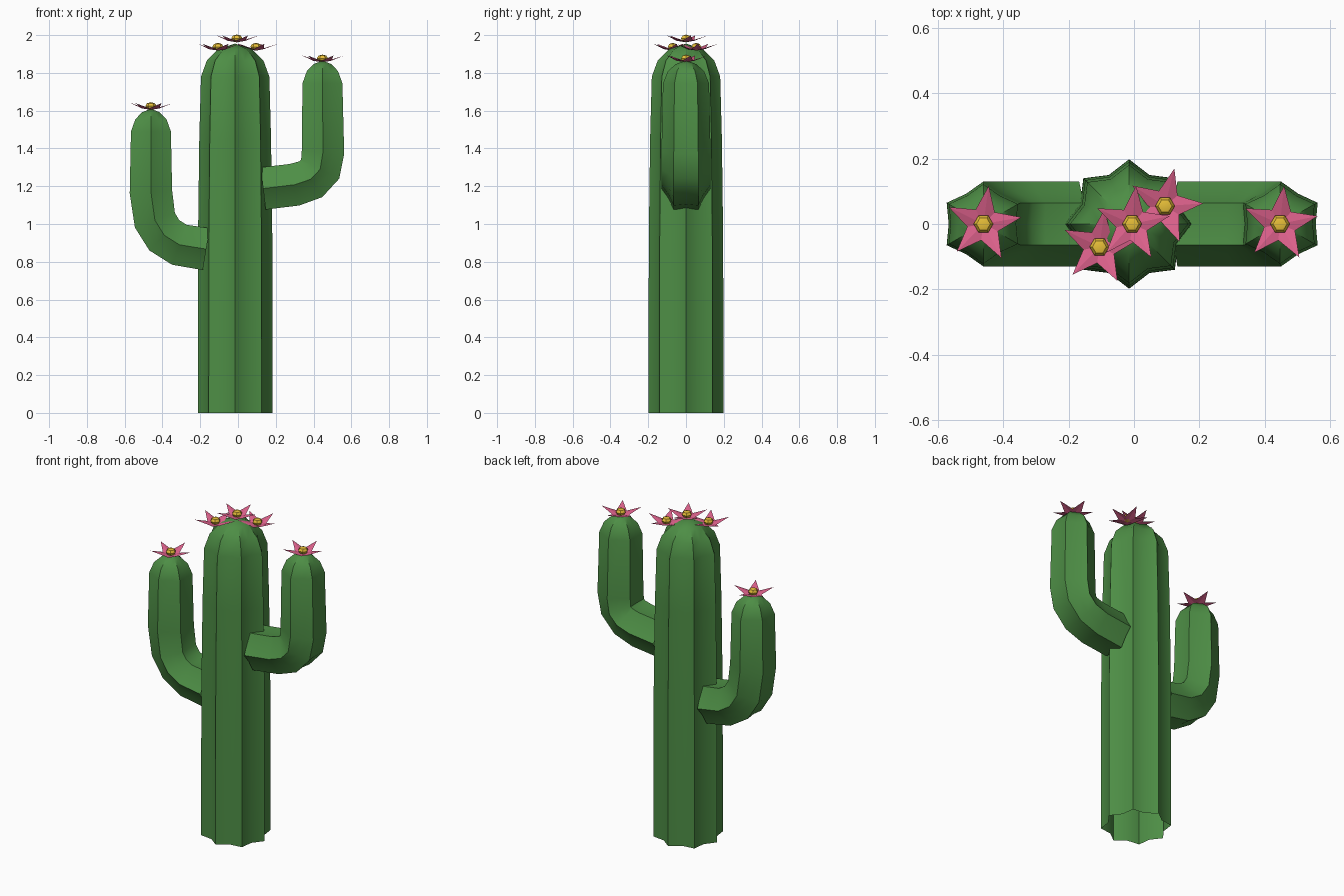
import bpy, bmesh, math
from mathutils import Vector

if "Cube" in bpy.data.objects:
    bpy.data.objects.remove(bpy.data.objects["Cube"])


def material(name, color):
    m = bpy.data.materials.new(name)
    m.diffuse_color = (*color, 1)
    m.use_nodes = True
    m.node_tree.nodes["Principled BSDF"].inputs["Base Color"].default_value = m.diffuse_color
    return m


GREEN = material("cactus_green", (0.075, 0.27, 0.06))
PINK = material("petal_pink", (0.72, 0.12, 0.26))
YELLOW = material("centre_yellow", (0.80, 0.52, 0.04))


def finish(bm, name, mat, smooth):
    me = bpy.data.meshes.new(name)
    bm.to_mesh(me)
    bm.free()
    me.materials.append(mat)
    if smooth:
        me.shade_smooth()
        me.set_sharp_from_angle(angle=math.radians(42))
    ob = bpy.data.objects.new(name, me)
    bpy.context.collection.objects.link(ob)
    return ob


def ribbed_tube(name, path, ribs, phase, valley=0.82):
    """Sweep a star section along (x, z, radius) points in the xz plane, closed at the last point."""
    bm = bmesh.new()
    pts = [Vector((x, 0, z)) for x, z, r in path]
    side = Vector((0, 1, 0))
    n = ribs * 2
    rings = []
    for i, (x, z, r) in enumerate(path[:-1]):
        t = (pts[i + 1] - pts[i]).normalized()
        if i:
            t = (t + (pts[i] - pts[i - 1]).normalized()).normalized()
        out = side.cross(t)
        ring = []
        for k in range(n):
            a = phase + math.tau * k / n
            d = r * (valley if k % 2 else 1)
            ring.append(bm.verts.new(pts[i] + d * (math.cos(a) * out + math.sin(a) * side)))
        rings.append(ring)
    for a, b in zip(rings, rings[1:]):
        for k in range(n):
            j = (k + 1) % n
            bm.faces.new((a[k], a[j], b[j], b[k]))
    tip = bm.verts.new(pts[-1])
    for k in range(n):
        bm.faces.new((rings[-1][k], rings[-1][(k + 1) % n], tip))
    return finish(bm, name, GREEN, True)


def flower(name, x, y, z, phase):
    # star of five raised petals
    bm = bmesh.new()
    mid = bm.verts.new((x, y, z - 0.02))
    rim = []
    for k in range(10):
        a = math.radians(phase + 36 * k)
        r, h = (0.05, -0.012) if k % 2 else (0.118, 0.016)
        rim.append(bm.verts.new((x + r * math.cos(a), y + r * math.sin(a), z + h)))
    for k in range(10):
        bm.faces.new((mid, rim[k], rim[(k + 1) % 10]))
    finish(bm, name + "_petals", PINK, False)
    # flattened six-sided centre
    bm = bmesh.new()
    bmesh.ops.create_uvsphere(bm, u_segments=6, v_segments=4, radius=0.03)
    for v in bm.verts:
        c = v.co.copy()
        ca, sa = math.cos(math.pi / 6), math.sin(math.pi / 6)
        v.co = (x + c.x * ca - c.y * sa, y + c.x * sa + c.y * ca, z + c.z * 0.7)
    finish(bm, name + "_centre", YELLOW, True)


# Trunk
X = -0.015
ribbed_tube("trunk", [(X, 0, 0.198), (X, 0.9, 0.197), (X, 1.45, 0.19), (X, 1.78, 0.181),
                      (X, 1.865, 0.15), (X, 1.925, 0.09), (X, 1.955, 0)], 8, 0)


# Arms: bent stem, then a rounded dome
def arm(name, bend, x, top):
    stem = [(px, pz, 0.13) for px, pz in bend]
    dome = [(x, top - 0.12, 0.122), (x, top - 0.055, 0.095), (x, top - 0.018, 0.053), (x, top, 0)]
    ribbed_tube(name, stem + dome, 6, math.pi / 6)


arm("left_arm", [(-0.168, 0.867), (-0.31, 0.89), (-0.39, 0.94), (-0.44, 1.02), (-0.461, 1.17)], -0.461, 1.61)
arm("right_arm", [(0.133, 1.188), (0.30, 1.208), (0.385, 1.237), (0.435, 1.29), (0.45, 1.38)], 0.447, 1.865)

# Flowers
for name, x, y, z, phase in [("left_arm_flower", -0.461, 0, 1.624, 10),
                             ("right_arm_flower", 0.447, 0, 1.876, 12),
                             ("top_flower", -0.006, 0, 1.982, 12),
                             ("front_flower", -0.106, -0.07, 1.938, 10),
                             ("back_flower", 0.095, 0.055, 1.938, 4)]:
    flower(name, x, y, z, phase)
